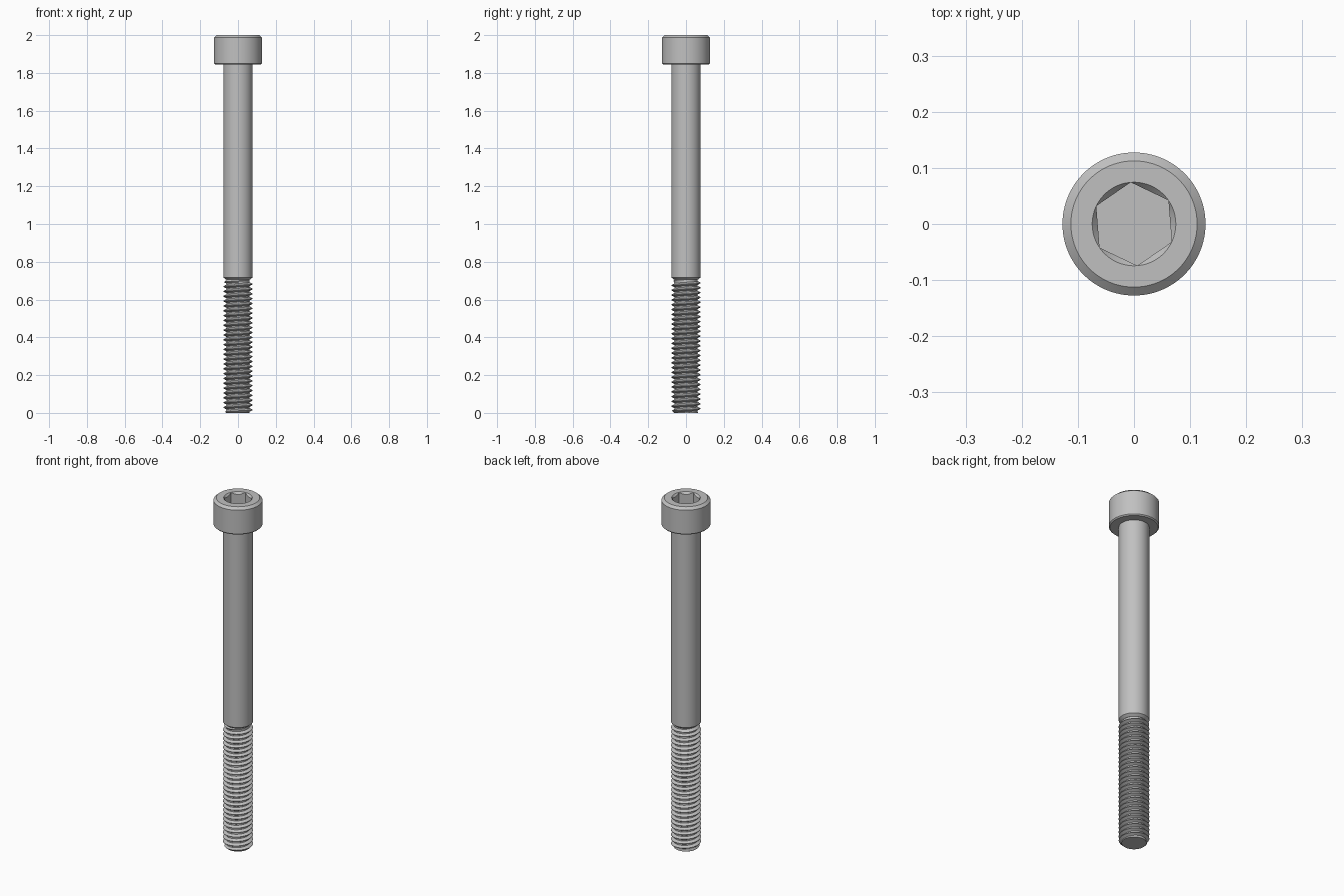
import bpy, bmesh, math

cube = bpy.data.objects.get("Cube")
if cube:
    bpy.data.objects.remove(cube, do_unlink=True)

SEG = 96
TURN = 2 * math.pi
PHASE = math.radians(34.5)      # direction of one socket corner
TOP, HEAD_BASE, THREAD_TOP = 2.0, 1.845, 0.717
HEAD_R, SHANK_R, ROOT_R = 0.1275, 0.0775, 0.062
PITCH = 0.0256
SOCKET_R, SOCKET_FLOOR = 0.0745, 1.925

steel = bpy.data.materials.new("steel grey")
steel.use_nodes = True
steel.diffuse_color = (0.53, 0.53, 0.53, 1)
steel.node_tree.nodes["Principled BSDF"].inputs["Base Color"].default_value = steel.diffuse_color


def finish(name, bm):
    """Clean the mesh, make the object and shade it smooth with sharp edges."""
    bmesh.ops.remove_doubles(bm, verts=bm.verts, dist=1e-5)
    bmesh.ops.recalc_face_normals(bm, faces=bm.faces)
    mesh = bpy.data.meshes.new(name)
    bm.to_mesh(mesh)
    bm.free()
    mesh.materials.append(steel)
    obj = bpy.data.objects.new(name, mesh)
    bpy.context.collection.objects.link(obj)
    bpy.ops.object.select_all(action='DESELECT')
    obj.select_set(True)
    bpy.context.view_layer.objects.active = obj
    bpy.ops.object.shade_smooth_by_angle(angle=math.radians(25))
    return obj


def point(bm, r, a, z):
    return bm.verts.new((r * math.cos(a), r * math.sin(a), z))


def turned(name, rings):
    """Join rings, each a function of angle giving (radius, z), and cap both ends."""
    bm = bmesh.new()
    angles = [PHASE + TURN * i / SEG for i in range(SEG)]
    rows = [[point(bm, *(lambda rz: (rz[0], a, rz[1]))(ring(a))) for a in angles]
            for ring in rings]
    for low, high in zip(rows, rows[1:]):
        for i in range(SEG):
            j = (i + 1) % SEG
            bm.faces.new((low[i], low[j], high[j], high[i]))
    bm.faces.new(rows[0][::-1])
    bm.faces.new(rows[-1])
    return finish(name, bm)


def circle(r, z):
    return lambda a: (r, z)


def hex_radius(a):
    side = TURN / 6
    return SOCKET_R * math.cos(side / 2) / math.cos((a - PHASE) % side - side / 2)


def hex_rim(a):
    # where the conical lead-in meets the flat walls of the socket
    r = hex_radius(a)
    return r, TOP - (SOCKET_R - r) * 1.2


# Head with chamfered rims and a hexagonal socket
turned("socket_head", [
    circle(HEAD_R - 0.006, HEAD_BASE),
    circle(HEAD_R, HEAD_BASE + 0.006),
    circle(HEAD_R, TOP - 0.013),
    circle(0.1125, TOP),
    circle(SOCKET_R, TOP),
    hex_rim,
    lambda a: (hex_radius(a), SOCKET_FLOOR),
])

# Plain shank, tapering into the thread
turned("shank", [
    circle(ROOT_R, THREAD_TOP - 0.012),
    circle(SHANK_R, THREAD_TOP),
    circle(SHANK_R, HEAD_BASE),
])


# Right-hand helical thread with a chamfered tip
def thread(name, z0, z1, steps=48):
    bm = bmesh.new()
    profile = [(ROOT_R, 0), (ROOT_R, 0.25), (SHANK_R, 0.5625), (SHANK_R, 0.6875)]
    turns = math.ceil((z1 - z0) / PITCH) + 2
    rows = []
    for i in range(turns * steps):
        a = TURN * i / steps
        row = []
        for r, offset in profile:
            z = z0 + PITCH * (i / steps + offset - 2)
            z = min(max(z, z0), z1)
            r = min(r, ROOT_R + 0.001 + (z - z0), ROOT_R + z1 - z)
            row.append(point(bm, r, a, z))
        rows.append(row)
    # the last column of each turn joins the first column of the next turn
    for i in range(len(rows) - steps - 1):
        here = rows[i] + [rows[i + steps][0]]
        ahead = rows[i + 1] + [rows[i + 1 + steps][0]]
        for k in range(len(profile)):
            quad = (here[k], ahead[k], ahead[k + 1], here[k + 1])
            if len({tuple(round(c, 5) for c in v.co) for v in quad}) > 2:
                bm.faces.new(quad)
    loose = [v for v in bm.verts if not v.link_faces]
    bmesh.ops.delete(bm, geom=loose, context='VERTS')
    bmesh.ops.remove_doubles(bm, verts=bm.verts, dist=1e-5)
    bmesh.ops.dissolve_degenerate(bm, dist=1e-5, edges=bm.edges)
    return finish(name, bm)


thread("thread", 0.0, THREAD_TOP - 0.012)

# Solid core that closes the tip of the thread
turned("thread_core", [circle(ROOT_R, 0), circle(ROOT_R - 0.001, THREAD_TOP)])
